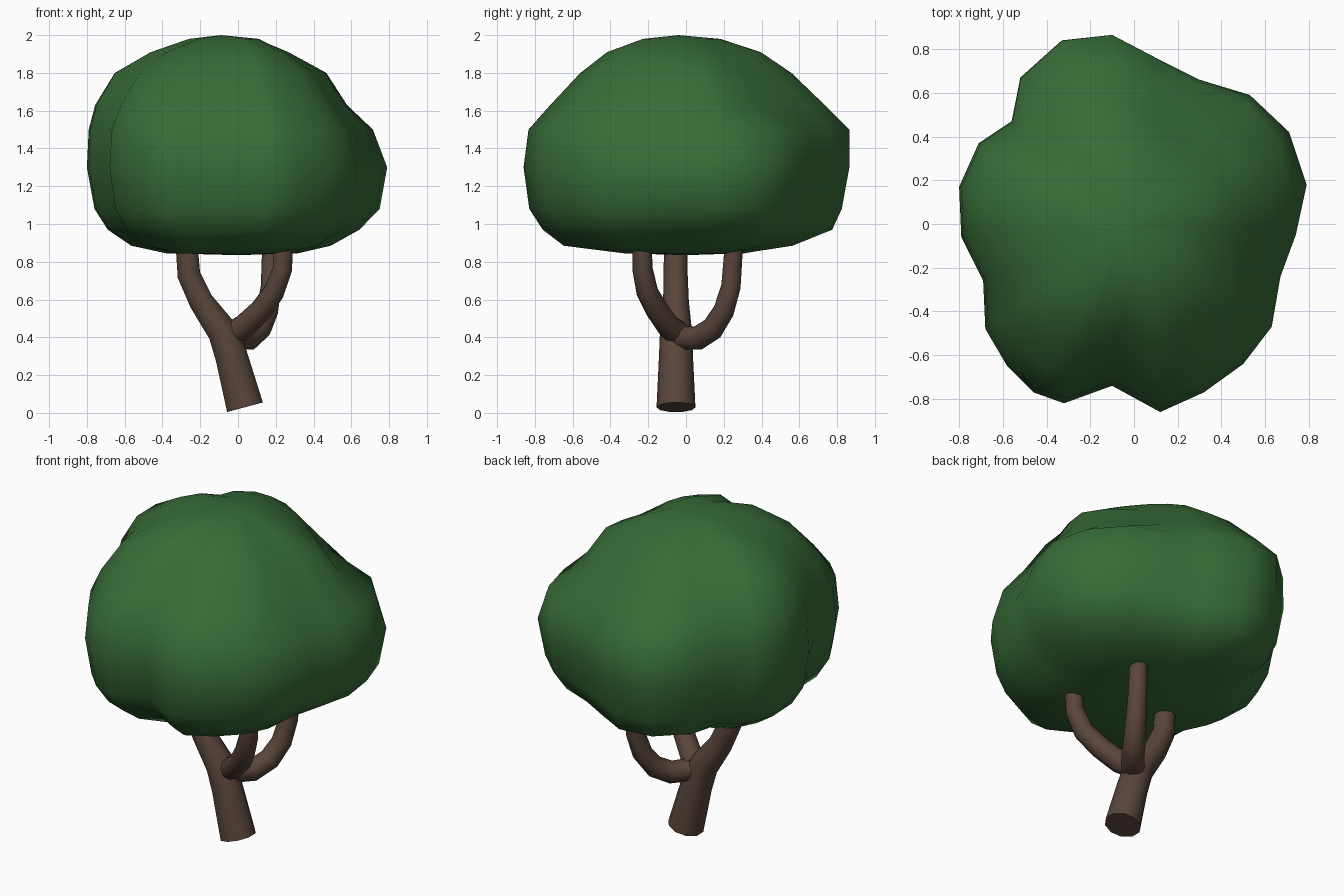
import bpy, bmesh, math

if "Cube" in bpy.data.objects:
    bpy.data.objects.remove(bpy.data.objects["Cube"])

def material(name, rgb):
    m = bpy.data.materials.new(name)
    m.diffuse_color = (*rgb, 1)
    m.use_nodes = True
    m.node_tree.nodes["Principled BSDF"].inputs["Base Color"].default_value = m.diffuse_color
    return m

BARK = material("bark", (0.10, 0.06, 0.042))
LEAF = material("leaf", (0.04, 0.15, 0.04))

def select(ob):
    bpy.ops.object.select_all(action='DESELECT')
    ob.select_set(True)
    bpy.context.view_layer.objects.active = ob

def limb(name, points):
    """Tapered ten-sided tube through (x, y, z, radius) points."""
    cu = bpy.data.curves.new(name, 'CURVE')
    cu.dimensions = '3D'
    cu.bevel_depth = 1
    cu.bevel_resolution = 3
    cu.use_fill_caps = True
    sp = cu.splines.new('POLY')
    sp.points.add(len(points) - 1)
    for p, (x, y, z, r) in zip(sp.points, points):
        p.co = (x, y, z, 1)
        p.radius = r
    ob = bpy.data.objects.new(name, cu)
    bpy.context.collection.objects.link(ob)
    select(ob)
    bpy.ops.object.convert(target='MESH')
    ob = bpy.context.object
    ob.data.materials.clear()
    ob.data.materials.append(BARK)
    bpy.ops.object.shade_smooth_by_angle(angle=math.radians(50))

# Leaning trunk that continues into the left branch
limb("trunk", [(0.037, -0.053, 0.03, 0.103), (-0.035, -0.053, 0.30, 0.09),
               (-0.08, -0.053, 0.43, 0.085), (-0.195, -0.053, 0.59, 0.068),
               (-0.26, -0.055, 0.73, 0.064), (-0.277, -0.055, 0.95, 0.06)])
# Two side branches
limb("front_branch", [(-0.03, -0.04, 0.42, 0.066), (0.03, -0.09, 0.455, 0.065),
                      (0.12, -0.15, 0.54, 0.062), (0.19, -0.205, 0.64, 0.058),
                      (0.235, -0.23, 0.76, 0.054), (0.245, -0.235, 0.95, 0.05)])
limb("back_branch", [(-0.02, -0.03, 0.40, 0.066), (0.06, 0.06, 0.395, 0.064),
                     (0.115, 0.14, 0.445, 0.062), (0.155, 0.2, 0.54, 0.058),
                     (0.175, 0.238, 0.67, 0.054), (0.18, 0.258, 0.95, 0.05)])

# Canopy outline seen from above
OUTLINE = [(0.79, 0.18), (0.71, 0.42), (0.53, 0.59), (0.30, 0.66), (0.10, 0.76),
           (-0.10, 0.865), (-0.33, 0.84), (-0.52, 0.67), (-0.56, 0.47), (-0.71, 0.37),
           (-0.80, 0.17), (-0.79, -0.06), (-0.69, -0.26), (-0.68, -0.48), (-0.58, -0.65),
           (-0.46, -0.77), (-0.32, -0.82), (-0.10, -0.74), (0.12, -0.86), (0.32, -0.77),
           (0.50, -0.64), (0.63, -0.47), (0.67, -0.24), (0.74, -0.05)]
# Canopy height levels and reach towards each side
LEVELS = [0.845, 0.885, 0.97, 1.08, 1.30, 1.50, 1.63, 1.80, 1.91, 1.98]
RIGHT = [0.32, 0.49, 0.64, 0.75, 0.79, 0.71, 0.59, 0.48, 0.27, 0.10]
LEFT = [0.38, 0.56, 0.68, 0.75, 0.79, 0.78, 0.75, 0.65, 0.46, 0.26]
BACK = [0.30, 0.56, 0.77, 0.82, 0.86, 0.86, 0.73, 0.55, 0.39, 0.17]
FRONT = [0.33, 0.65, 0.76, 0.83, 0.86, 0.835, 0.72, 0.56, 0.42, 0.23]

bm = bmesh.new()
rings = []
for i, z in enumerate(LEVELS):
    ring = []
    for x, y in OUTLINE:
        a = math.atan2(y, x)
        c2, s2 = math.cos(a) ** 2, math.sin(a) ** 2
        fx = RIGHT[i] / 0.79 if x > 0 else LEFT[i] / 0.79
        fy = BACK[i] / 0.86 if y > 0 else FRONT[i] / 0.86
        f = c2 * fx + s2 * fy
        if z > 1.55:  # step between lobes at the back right
            f *= 1 - 0.16 * math.exp(-((a - 0.75) / 0.4) ** 2)
        ring.append(bm.verts.new((x * f, y * f, z)))
    rings.append(ring)
n = len(OUTLINE)
bottom = bm.verts.new((0, 0, 0.835))
top = bm.verts.new((-0.09, -0.04, 2.0))
for k in range(n):
    j = (k + 1) % n
    bm.faces.new((bottom, rings[0][j], rings[0][k]))
    bm.faces.new((top, rings[-1][k], rings[-1][j]))
    for lo, hi in zip(rings, rings[1:]):
        bm.faces.new((lo[k], lo[j], hi[j], hi[k]))
bmesh.ops.recalc_face_normals(bm, faces=bm.faces)
me = bpy.data.meshes.new("canopy")
bm.to_mesh(me)
bm.free()
canopy = bpy.data.objects.new("canopy", me)
bpy.context.collection.objects.link(canopy)
me.materials.append(LEAF)
select(canopy)
bpy.ops.object.shade_smooth()
